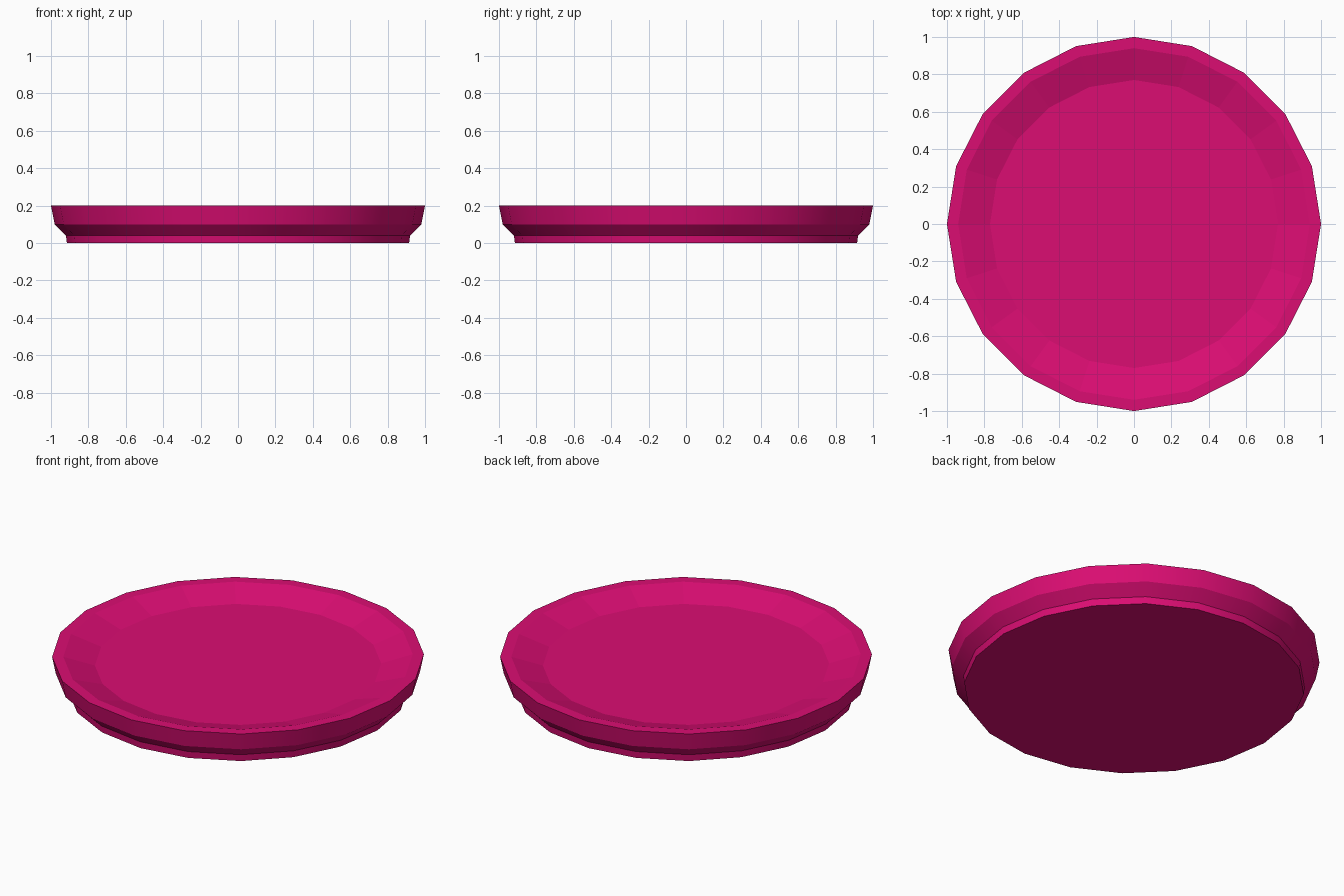
import bpy, bmesh, math

if "Cube" in bpy.data.objects:
    bpy.data.objects.remove(bpy.data.objects["Cube"])

SIDES = 20
# (radius, height) from the foot, up the outer wall, over the rim, down to the well
PROFILE = [(0.915, 0.0), (0.92, 0.04), (0.98, 0.1), (1.0, 0.2), (0.94, 0.2), (0.77, 0.147)]


def ring(bm, radius, z):
    return [bm.verts.new((radius * math.cos(2 * math.pi * i / SIDES),
                          radius * math.sin(2 * math.pi * i / SIDES), z))
            for i in range(SIDES)]


# Plate body: rings joined by quads, closed by the underside and the well floor
bm = bmesh.new()
rings = [ring(bm, r, z) for r, z in PROFILE]
for low, high in zip(rings, rings[1:]):
    for i in range(SIDES):
        j = (i + 1) % SIDES
        bm.faces.new((low[i], low[j], high[j], high[i]))
bm.faces.new(rings[0][::-1])
bm.faces.new(rings[-1])

mesh = bpy.data.meshes.new("plate")
bm.to_mesh(mesh)
bm.free()
plate = bpy.data.objects.new("plate", mesh)
bpy.context.collection.objects.link(plate)

# Pink glaze
glaze = bpy.data.materials.new("pink_glaze")
glaze.diffuse_color = (0.71, 0.004, 0.17, 1)
glaze.use_nodes = True
glaze.node_tree.nodes["Principled BSDF"].inputs["Base Color"].default_value = glaze.diffuse_color
mesh.materials.append(glaze)

# Smooth round walls, crisp rim and floor edges
bpy.context.view_layer.objects.active = plate
plate.select_set(True)
bpy.ops.object.shade_smooth_by_angle(angle=math.radians(30))

# Flat facets on the rim top, the inner slope and the two discs
for face in mesh.polygons:
    if len(face.vertices) > 4 or face.index >= 3 * SIDES:
        face.use_smooth = False
